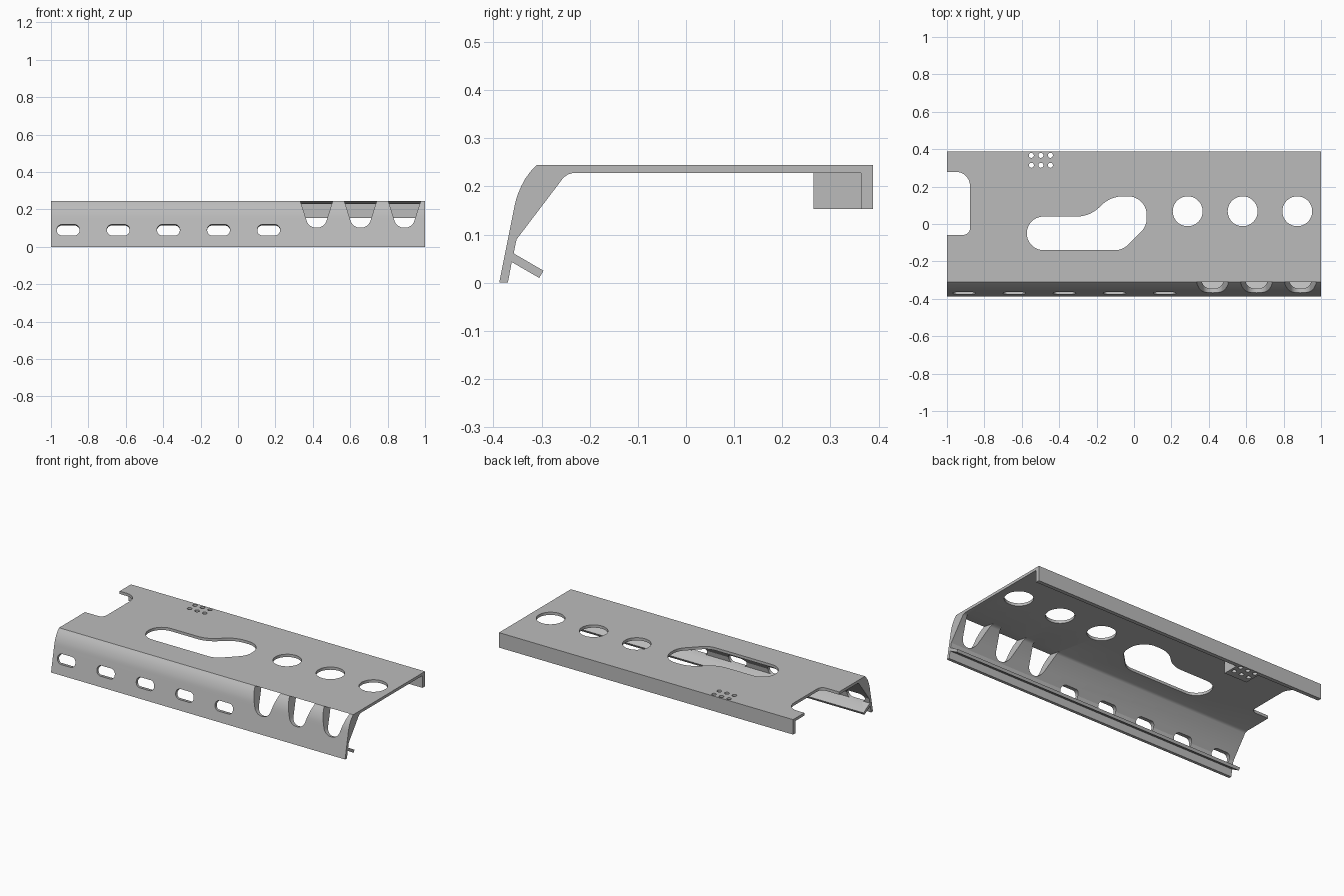
import bpy, bmesh, math
from mathutils import Vector

cube = bpy.data.objects.get("Cube")
if cube:
    bpy.data.objects.remove(cube, do_unlink=True)

grey = bpy.data.materials.new("plain_grey")
grey.use_nodes = True
grey.diffuse_color = (0.5, 0.5, 0.5, 1)
grey.node_tree.nodes["Principled BSDF"].inputs["Base Color"].default_value = (0.5, 0.5, 0.5, 1)


def rounded(corners, steps=10):
    """Polygon from (x, y, radius) corners, each replaced by an arc."""
    out = []
    for i, (x, y, r) in enumerate(corners):
        p = Vector((x, y))
        a = (Vector(corners[i - 1][:2]) - p).normalized()
        b = (Vector(corners[(i + 1) % len(corners)][:2]) - p).normalized()
        if r == 0:
            out.append(p)
            continue
        half = a.angle(b) / 2
        centre = p + (a + b).normalized() * r / math.sin(half)
        start = p + a * r / math.tan(half) - centre
        end = p + b * r / math.tan(half) - centre
        turn = start.angle_signed(end)
        for k in range(steps + 1):
            t = -turn * k / steps
            out.append(centre + Vector((start.x * math.cos(t) - start.y * math.sin(t),
                                        start.x * math.sin(t) + start.y * math.cos(t))))
    return out


def circle(x, y, r, n=40):
    return [(x + r * math.cos(math.tau * k / n), y + r * math.sin(math.tau * k / n)) for k in range(n)]


def prism(bm, outline, near, far):
    """Closed prism between two mappings of the same outline."""
    a = [bm.verts.new(near(*p)) for p in outline]
    b = [bm.verts.new(far(*p)) for p in outline]
    bm.faces.new(a)
    bm.faces.new(b[::-1])
    for i in range(len(a)):
        j = (i + 1) % len(a)
        bm.faces.new((a[j], a[i], b[i], b[j]))


def finish(bm, name):
    bmesh.ops.recalc_face_normals(bm, faces=bm.faces[:])
    mesh = bpy.data.meshes.new(name)
    bm.to_mesh(mesh)
    bm.free()
    mesh.materials.append(grey)
    obj = bpy.data.objects.new(name, mesh)
    bpy.context.collection.objects.link(obj)
    return obj


def along_x(x):
    return lambda y, z: (x, y, z)


def along_z(z):
    return lambda x, y: (x, y, z)


def through_front(y):
    """Square to the sloping front face."""
    return lambda x, z: (x, y, z - 0.2 * (y + 0.388 - 0.2 * z))


# Folded cover: front skirt with inner lip, top plate and back flange
profile = [(-0.388, 0), (-0.357, 0.155), (-0.354, 0.169), (-0.349, 0.185), (-0.342, 0.201),
           (-0.334, 0.216), (-0.323, 0.231), (-0.31, 0.245),
           (0.388, 0.245), (0.388, 0.153), (0.364, 0.153), (0.364, 0.228),
           (-0.235, 0.228), (-0.245, 0.225), (-0.254, 0.219), (-0.352, 0.09), (-0.358, 0.061),
           (-0.296, 0.025), (-0.305, 0.01), (-0.362, 0.043), (-0.37, 0)]
bm = bmesh.new()
prism(bm, profile, along_x(-1), along_x(1))
cover = finish(bm, "cover")

# Drilled block under the top plate
bm = bmesh.new()
prism(bm, [(0.265, 0.153), (0.375, 0.153), (0.375, 0.236), (0.265, 0.236)],
      along_x(-0.575), along_x(-0.42))
block = finish(bm, "drilled_block")

# Openings
bm = bmesh.new()
plate_holes = [circle(x, 0.068, 0.08) for x in (0.287, 0.581, 0.873)]
plate_holes.append(rounded([(-0.573, -0.14, 0.0895), (-0.061, -0.14, 0.1), (0.068, -0.011, 0.1),
                            (0.068, 0.148, 0.1), (-0.127, 0.148, 0.17), (-0.235, 0.04, 0.17),
                            (-0.573, 0.04, 0.0895)]))
plate_holes.append(rounded([(-1.1, -0.058, 0), (-0.877, -0.058, 0.035),
                            (-0.877, 0.279, 0.075), (-1.1, 0.279, 0)]))
plate_holes += [circle(x, y, 0.0135, 20) for x in (-0.549, -0.498, -0.447) for y in (0.367, 0.314)]
for outline in plate_holes:
    prism(bm, outline, along_z(0.1), along_z(0.3))
for i in range(5):
    x = -0.908 + 0.268 * i
    slot = rounded([(x - 0.061, 0.06, 0.029), (x + 0.061, 0.06, 0.029),
                    (x + 0.061, 0.12, 0.029), (x - 0.061, 0.12, 0.029)])
    prism(bm, slot, through_front(-0.45), through_front(-0.32))
for x in (0.42, 0.655, 0.89):
    scallop = rounded([(x - 0.042, 0.102, 0.054), (x + 0.042, 0.102, 0.054),
                       (x + 0.087, 0.2505, 0), (x - 0.087, 0.2505, 0)])
    prism(bm, scallop, through_front(-0.45), through_front(-0.2))
cutter = finish(bm, "opening_cutter")

# Join the block, cut the openings, then shade
bpy.ops.object.select_all(action='DESELECT')
bpy.context.view_layer.objects.active = cover
cover.select_set(True)
for tool, mode in ((block, 'UNION'), (cutter, 'DIFFERENCE')):
    mod = cover.modifiers.new(mode.lower(), 'BOOLEAN')
    mod.object = tool
    mod.operation = mode
    mod.solver = 'EXACT'
    bpy.ops.object.modifier_apply(modifier=mod.name)
    bpy.data.objects.remove(tool, do_unlink=True)
bpy.ops.object.shade_smooth_by_angle(angle=math.radians(25))
